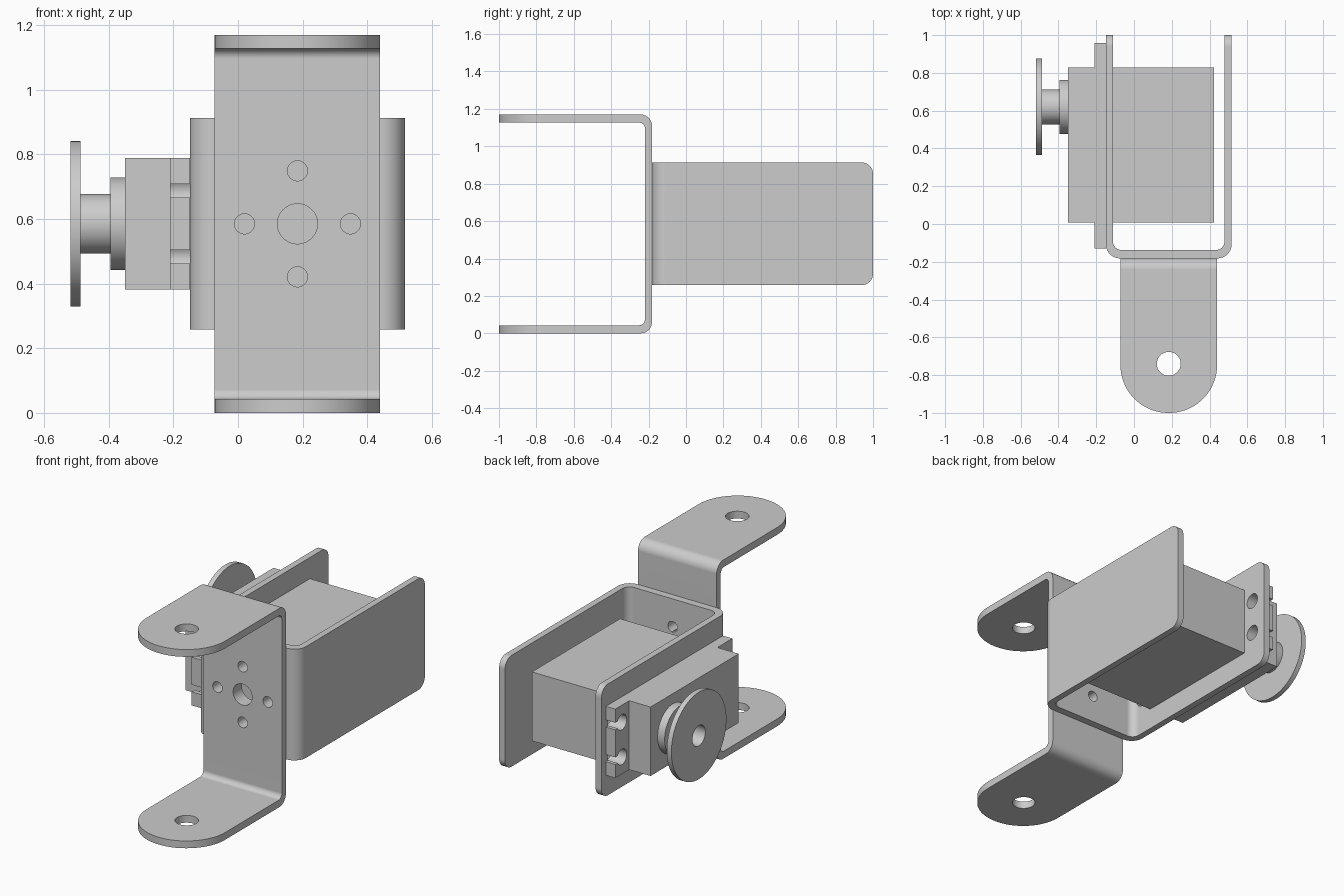
import bpy, bmesh, math
from mathutils import Vector

old = bpy.data.objects.get("Cube")
if old:
    bpy.data.objects.remove(old, do_unlink=True)

GREY = (0.604, 0.604, 0.604, 1)
metal = bpy.data.materials.new("plain grey")
metal.use_nodes = True
metal.diffuse_color = GREY
metal.node_tree.nodes["Principled BSDF"].inputs["Base Color"].default_value = GREY


def rounded(corners, steps=10):
    """Outline from (u, v, radius) corners, each replaced by a tangent arc."""
    out = []
    for i, (u, v, r) in enumerate(corners):
        p = Vector((u, v))
        if r == 0:
            out.append(p)
            continue
        a = (Vector(corners[i - 1][:2]) - p).normalized()
        b = (Vector(corners[(i + 1) % len(corners)][:2]) - p).normalized()
        centre = p + (a + b) * r
        for k in range(steps + 1):
            t = math.pi / 2 * k / steps
            out.append(centre - b * r * math.cos(t) - a * r * math.sin(t))
    return out


def circle(u, v, r, n=48):
    return [Vector((u + r * math.cos(math.tau * k / n),
                    v + r * math.sin(math.tau * k / n))) for k in range(n)]


def rect(u0, u1, v0, v1):
    return [Vector(p) for p in ((u0, v0), (u1, v0), (u1, v1), (u0, v1))]


def extrude(name, outline, axis, lo, hi):
    """Prism of a 2D outline along x (u=y, v=z), y (u=x, v=z) or z (u=x, v=y)."""
    place = {"x": lambda p, w: (w, p.x, p.y),
             "y": lambda p, w: (p.x, w, p.y),
             "z": lambda p, w: (p.x, p.y, w)}[axis]
    bm = bmesh.new()
    a = [bm.verts.new(place(p, lo)) for p in outline]
    b = [bm.verts.new(place(p, hi)) for p in outline]
    bm.faces.new(a)
    bm.faces.new(b)
    for i in range(len(a)):
        bm.faces.new((a[i - 1], a[i], b[i], b[i - 1]))
    bmesh.ops.recalc_face_normals(bm, faces=bm.faces)
    me = bpy.data.meshes.new(name)
    bm.to_mesh(me)
    bm.free()
    me.materials.append(metal)
    ob = bpy.data.objects.new(name, me)
    bpy.context.collection.objects.link(ob)
    return ob


def activate(ob):
    bpy.ops.object.select_all(action="DESELECT")
    ob.select_set(True)
    bpy.context.view_layer.objects.active = ob


def combine(ob, tool, operation="DIFFERENCE"):
    activate(ob)
    mod = ob.modifiers.new("cut", "BOOLEAN")
    mod.operation, mod.solver, mod.object = operation, "EXACT", tool
    bpy.ops.object.modifier_apply(modifier=mod.name)
    bpy.data.objects.remove(tool, do_unlink=True)


def drill(ob, axis, u, v, r, lo, hi):
    combine(ob, extrude("drill", circle(u, v, r), axis, lo, hi))


def finish(ob):
    activate(ob)
    bpy.ops.object.shade_smooth_by_angle(angle=math.radians(30))
    mod = ob.modifiers.new("flat plates", "WEIGHTED_NORMAL")
    mod.keep_sharp = True


MID_X, MID_Z = 0.184, 0.585     # shared centre of both brackets
HALF = 0.256                    # half width of the tall bracket
TOP = 2 * MID_Z

# Tall front bracket: bent strip, trimmed to width with round-ended flanges
front = extrude("front_bracket", rounded([
    (-1.1, 0, 0), (-0.182, 0, 0.06), (-0.182, TOP, 0.06), (-1.1, TOP, 0),
    (-1.1, TOP - 0.043, 0), (-0.22, TOP - 0.043, 0.03),
    (-0.22, 0.043, 0.03), (-1.1, 0.043, 0)]), "x", MID_X - 0.4, MID_X + 0.4)
combine(front, extrude("flange_shape", rounded([
    (MID_X - HALF, -1, HALF - 0.002), (MID_X + HALF, -1, HALF - 0.002),
    (MID_X + HALF, 0, 0), (MID_X - HALF, 0, 0)], 24), "z", -0.1, TOP + 0.1), "INTERSECT")
drill(front, "z", MID_X, -0.74, 0.063, -0.1, TOP + 0.1)

# Rear bracket: channel holding the motor, with rounded free corners
rear = extrude("rear_bracket", rounded([
    (-0.149, 1, 0), (-0.149, -0.182, 0.075), (0.517, -0.182, 0.075), (0.517, 1, 0),
    (0.479, 1, 0), (0.479, -0.138, 0.045), (-0.111, -0.138, 0.045), (-0.111, 1, 0)]),
    "z", 0.1, 1.1)
combine(rear, extrude("wall_shape", rounded([
    (-0.3, 0.258, 0), (1, 0.258, 0.06), (1, 0.913, 0.06), (-0.3, 0.913, 0)]),
    "x", -0.3, 0.7), "INTERSECT")

# Matching centre hole and four screw holes in both webs
for plate in (front, rear):
    drill(plate, "y", MID_X, MID_Z, 0.062, -0.3, -0.1)
    for dx, dz in ((1, 0), (-1, 0), (0, 1), (0, -1)):
        drill(plate, "y", MID_X + 0.164 * dx, MID_Z + 0.164 * dz, 0.031, -0.3, -0.1)

# Motor mounting tabs with open keyhole slots, and wall holes behind them
tabs = []
for name, y0, y1, hole, s0, s1 in (("front_tab", -0.131, 0.008, -0.064, -0.2, -0.064),
                                   ("back_tab", 0.828, 0.958, 0.896, 0.896, 1.1)):
    tab = extrude(name, rect(y0, y1, 0.382, 0.788), "x", -0.21, -0.149)
    for z in (MID_Z - 0.102, MID_Z + 0.102):
        drill(tab, "x", hole, z, 0.045, -0.3, -0.1)
        combine(tab, extrude("slot", rect(s0, s1, z - 0.021, z + 0.021), "x", -0.3, -0.1))
        drill(rear, "x", hole, z, 0.045, -0.3, -0.05)
    tabs.append(tab)

# Motor body, output boss, shaft and disc
AXLE_Y = 0.62
body = extrude("motor_body", rect(0.008, 0.828, 0.382, 0.788), "x", -0.349, 0.424)
boss = extrude("output_boss", circle(AXLE_Y, MID_Z, 0.143, 64), "x", -0.395, -0.349)
shaft = extrude("output_shaft", circle(AXLE_Y, MID_Z, 0.092), "x", -0.488, -0.395)
disc = extrude("output_disc", circle(AXLE_Y, MID_Z, 0.256, 72), "x", -0.518, -0.488)
for part in (shaft, disc):
    drill(part, "x", AXLE_Y, MID_Z, 0.06, -0.6, -0.3)

for part in [front, rear, body, boss, shaft, disc] + tabs:
    finish(part)
